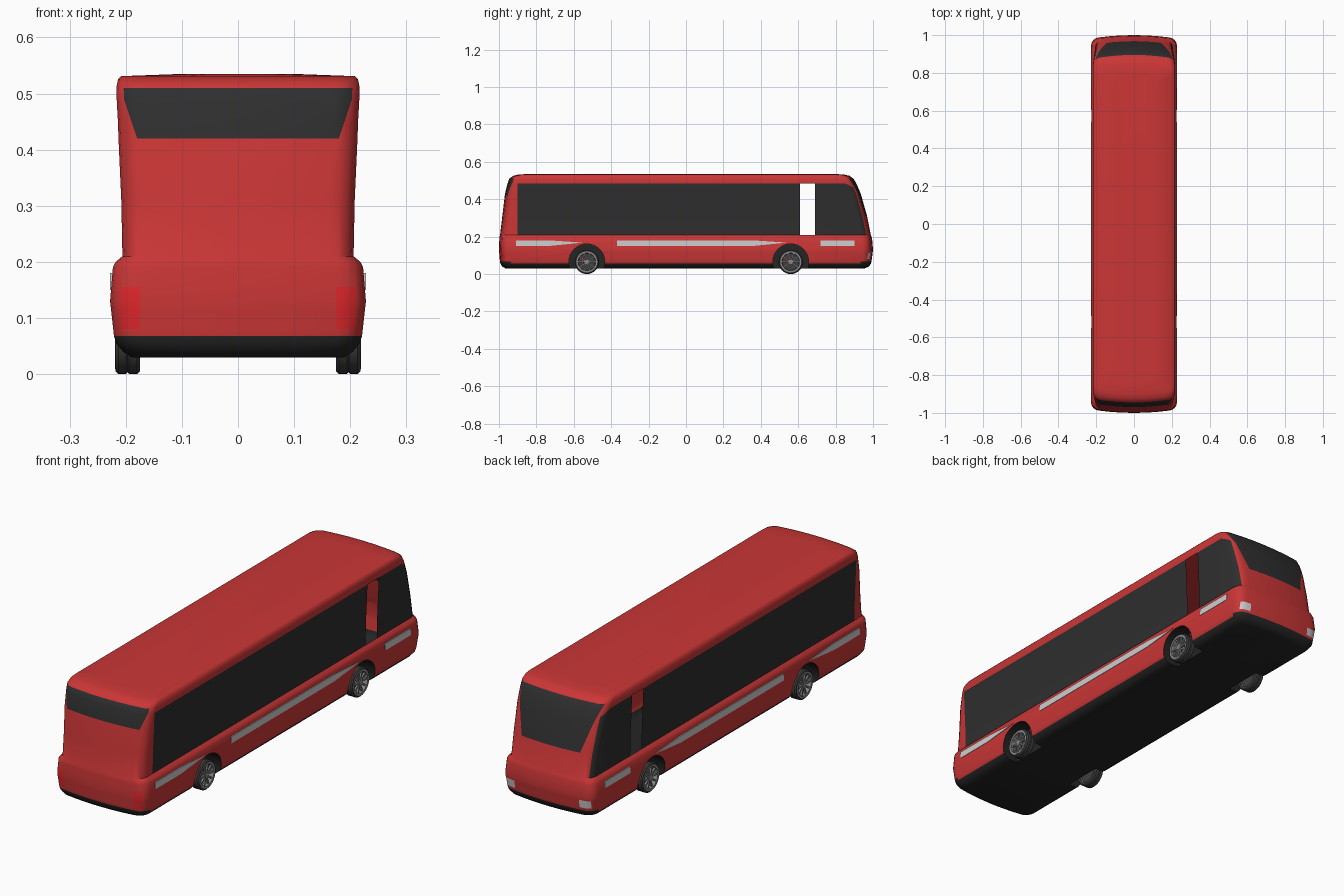
import bpy, bmesh
from math import sin, cos, pi, hypot, radians
from mathutils import Vector

cube = bpy.data.objects.get("Cube")
if cube:
    bpy.data.objects.remove(cube, do_unlink=True)


def material(name, r, g, b):
    m = bpy.data.materials.new(name)
    m.use_nodes = True
    m.diffuse_color = (r, g, b, 1)
    m.node_tree.nodes["Principled BSDF"].inputs["Base Color"].default_value = (r, g, b, 1)
    return m


red = material("body red", .6, .037, .037)
glass = material("dark glass", .028, .028, .028)
black = material("underside black", .018, .018, .018)
silver = material("light grey", .62, .62, .62)
lamp = material("tail lamp red", .75, .02, .025)
rubber = material("tyre grey", .05, .05, .05)
alloy = material("rim grey", .25, .25, .25)
RED, GLASS, BLACK, SILVER, LAMP = range(5)


def make_object(name, bm, *mats, smooth=True):
    bmesh.ops.recalc_face_normals(bm, faces=bm.faces)
    mesh = bpy.data.meshes.new(name)
    bm.to_mesh(mesh)
    bm.free()
    ob = bpy.data.objects.new(name, mesh)
    bpy.context.collection.objects.link(ob)
    for m in mats:
        mesh.materials.append(m)
    if smooth:
        smooth_shade(ob)
    return ob


def smooth_shade(ob):
    bpy.ops.object.select_all(action='DESELECT')
    ob.select_set(True)
    bpy.context.view_layer.objects.active = ob
    bpy.ops.object.shade_smooth_by_angle(angle=radians(35))


# Body shell: stacked rounded outlines (height, half width, nose y, tail y)
LEVELS = [
    (.03, .19, .955, -.965), (.04, .205, .978, -.983), (.055, .217, .988, -.992),
    (.068, .221, .992, -.995), (.13, .228, 1, -1), (.19, .223, .995, -.998),
    (.2, .218, .992, -.997), (.21, .206, .988, -.994), (.31, .208, .968, -.982),
    (.42, .213, .937, -.969), (.45, .214, .926, -.963), (.485, .216, .91, -.954),
    (.51, .217, .895, -.945), (.525, .214, .875, -.925), (.531, .208, .85, -.9),
    (.535, .1, .8, -.85)]
CORNER, BOW = .045, .012


def end_points(w, y, s):
    """Half of one end, from the centre line round the corner to the side."""
    inner = w - CORNER
    pts = [(inner * t, y - s * BOW * t * t) for t in (0, .35, .7)]
    for i in range(5):
        a = pi / 2 * (1 - i / 4)
        pts.append((inner + CORNER * cos(a), y - s * (BOW + CORNER * (1 - sin(a)))))
    return pts


bm = bmesh.new()
rings = []
for z, w, nose, tail in LEVELS:
    half = end_points(w, nose, 1) + end_points(w, tail, -1)[::-1]
    outline = half + [(-x, y) for x, y in half[-2:0:-1]]
    rings.append([bm.verts.new((x, y, z)) for x, y in outline])
n = len(rings[0])
for a, b in zip(rings, rings[1:]):
    for i in range(n):
        bm.faces.new((a[i], a[(i + 1) % n], b[(i + 1) % n], b[i]))
bm.faces.new(rings[0])
bm.faces.new(rings[-1])


def cut(co, no, where):
    faces = [f for f in bm.faces if where(f.calc_center_median())]
    geom = set(faces)
    for f in faces:
        geom.update(f.edges, f.verts)
    bmesh.ops.bisect_plane(bm, geom=list(geom), plane_co=co, plane_no=no)


# Edge lines of side windows, door gap, screens and lamps
def screen_edge(z, front):
    return .145 + .3 * (z - .31) if front else .18 + .33 * (z - .42)


def at_side(c):
    return .21 < c.z < .485 and abs(c.x) > .19


for y in (-.9, .61, .69):
    cut((0, y, 0), (0, 1, 0), at_side)
cut((0, .85, .485), (0, .035, .07), lambda c: c.z > .45 and at_side(c) and c.y > .7)
for z in (.08, .115, .155):
    cut((0, 0, z), (0, 0, 1), lambda c: .068 < c.z < .19 and abs(c.y) > .9)
for s in (-1, 1):
    cut((s * .145, 0, .31), (s, 0, -.3), lambda c: .31 < c.z < .51 and c.y > .85)
    cut((s * .18, 0, .42), (s, 0, -.33), lambda c: .42 < c.z < .51 and c.y < -.92)
    for x in (.16, .21):
        cut((s * x, 0, 0), (1, 0, 0), lambda c: .08 < c.z < .115 and c.y > .93)
    for x in (.175, .21):
        cut((s * x, 0, 0), (1, 0, 0), lambda c: .08 < c.z < .155 and c.y < -.93)
body = make_object("body", bm, red, glass, black, silver, lamp, smooth=False)

# Wheel arches cut out of the body
AXLES = (-.53, .56)
HUB_Z, ARCH = .065, .096


def along_x(bm, r, x0, x1, y, z, sides=32):
    """Cylinder lying along x."""
    loops = [[bm.verts.new((x, y + r * cos(2 * pi * i / sides), z + r * sin(2 * pi * i / sides)))
              for i in range(sides)] for x in (x0, x1)]
    for i in range(sides):
        j = (i + 1) % sides
        bm.faces.new((loops[0][i], loops[0][j], loops[1][j], loops[1][i]))
    for loop in loops:
        bm.faces.new(loop)


bm = bmesh.new()
for y in AXLES:
    for s in (-1, 1):
        along_x(bm, ARCH, s * .15, s * .3, y, HUB_Z)
cutter = make_object("arch_cutter", bm, smooth=False)
cutter.hide_render = True
mod = body.modifiers.new("arches", 'BOOLEAN')
mod.operation, mod.solver, mod.object = 'DIFFERENCE', 'EXACT', cutter
shell = bpy.data.meshes.new_from_object(body.evaluated_get(bpy.context.evaluated_depsgraph_get()))
body.modifiers.clear()
body.data = shell
bpy.data.objects.remove(cutter, do_unlink=True)


# Colour the body faces by place, and open the door gap
def paint(c, normal):
    ax = abs(c.x)
    ends = abs(c.y) > .93
    if c.z < (.068 if ends else .055):
        return BLACK
    if ax < .21 and any(hypot(c.y - y, c.z - HUB_Z) < ARCH + .001 for y in AXLES):
        return BLACK
    if c.y > .85 and .31 < c.z < .51 and ax < screen_edge(c.z, True):
        return GLASS
    if c.y < -.92 and .42 < c.z < .51 and ax < screen_edge(c.z, False):
        return GLASS
    if at_side(c) and c.y > -.9 and abs(normal.x) > .7:
        if c.z < .45 or (c.y - .85) * .5 + c.z - .485 < 0:
            return GLASS
    if c.y > .93 and .08 < c.z < .115 and .16 < ax < .21:
        return SILVER
    if c.y < -.93 and .08 < c.z < .155 and .175 < ax < .21:
        return LAMP
    return RED


bm = bmesh.new()
bm.from_mesh(shell)
gap = []
for f in bm.faces:
    c = f.calc_center_median()
    f.material_index = paint(c, f.normal)
    if at_side(c) and .61 < c.y < .69:
        gap.append(f)
bmesh.ops.delete(bm, geom=gap, context='FACES')
bm.to_mesh(shell)
bm.free()
smooth_shade(body)

# Side stripes: bars, plus tapered pieces leading to the arches
bm = bmesh.new()
LOW, HIGH, TIP = .15, .18, .168
shapes = [[(a, LOW), (b, LOW), (b, HIGH), (a, HIGH)] for a, b in ((-.91, -.73), (-.37, .36), (.72, .9))]
shapes += [[(a, LOW), (a + .18, TIP), (a, HIGH)] for a in (-.73, .36)]
for shape in shapes:
    for s in (-1, 1):
        face = bm.faces.new([bm.verts.new((s * .222, y, z)) for y, z in shape])
        new = bmesh.ops.extrude_face_region(bm, geom=[face])["geom"]
        bmesh.ops.translate(bm, vec=(s * .006, 0, 0), verts=[v for v in new if isinstance(v, bmesh.types.BMVert)])
make_object("side_stripes", bm, silver, smooth=False)


# Wheels
def lathe(name, profile, s, y, mat, sides=32):
    """Spin a closed (x, radius) profile round the axle."""
    bm = bmesh.new()
    loops = [[bm.verts.new((s * x, y + r * cos(2 * pi * i / sides), HUB_Z + r * sin(2 * pi * i / sides)))
              for i in range(sides)] for x, r in profile]
    for a, b in zip(loops, loops[1:] + loops[:1]):
        for i in range(sides):
            j = (i + 1) % sides
            bm.faces.new((a[i], a[j], b[j], b[i]))
    return make_object(name, bm, mat)


for end, y in zip(("rear", "front"), AXLES):
    for side, s in (("left", 1), ("right", -1)):
        tag = f"{end}_{side}"
        lathe(tag + "_tyre", [(.175, .05), (.175, .06), (.18, .065), (.194, .065), (.197, .062),
                              (.2, .065), (.213, .065), (.218, .06), (.218, .052)], s, y, rubber)
        lathe(tag + "_rim", [(.18, .052), (.219, .056), (.219, .047), (.18, .045)], s, y, alloy)
        bm = bmesh.new()
        along_x(bm, .05, s * .185, s * .19, y, HUB_Z)
        make_object(tag + "_brake_disc", bm, rubber)
        bm = bmesh.new()
        along_x(bm, .012, s * .19, s * .217, y, HUB_Z, 16)
        for k in range(10):
            a = 2 * pi * k / 10
            out, across = Vector((0, cos(a), sin(a))), Vector((0, -sin(a), cos(a)))
            spoke = bmesh.ops.create_cube(bm, size=1)["verts"]
            for v in spoke:
                p = v.co.copy()
                v.co = Vector((s * (.211 + .008 * p.x), y, HUB_Z)) + out * (.029 + .038 * p.y) + across * (.007 * p.z)
        make_object(tag + "_spokes", bm, alloy, smooth=False)
        bm = bmesh.new()
        for v in bmesh.ops.create_cube(bm, size=1)["verts"]:
            v.co = Vector((s * (.196 + .01 * v.co.x), y - .025 + .012 * v.co.y, HUB_Z + .012 + .02 * v.co.z))
        make_object(tag + "_brake_caliper", bm, lamp, smooth=False)
